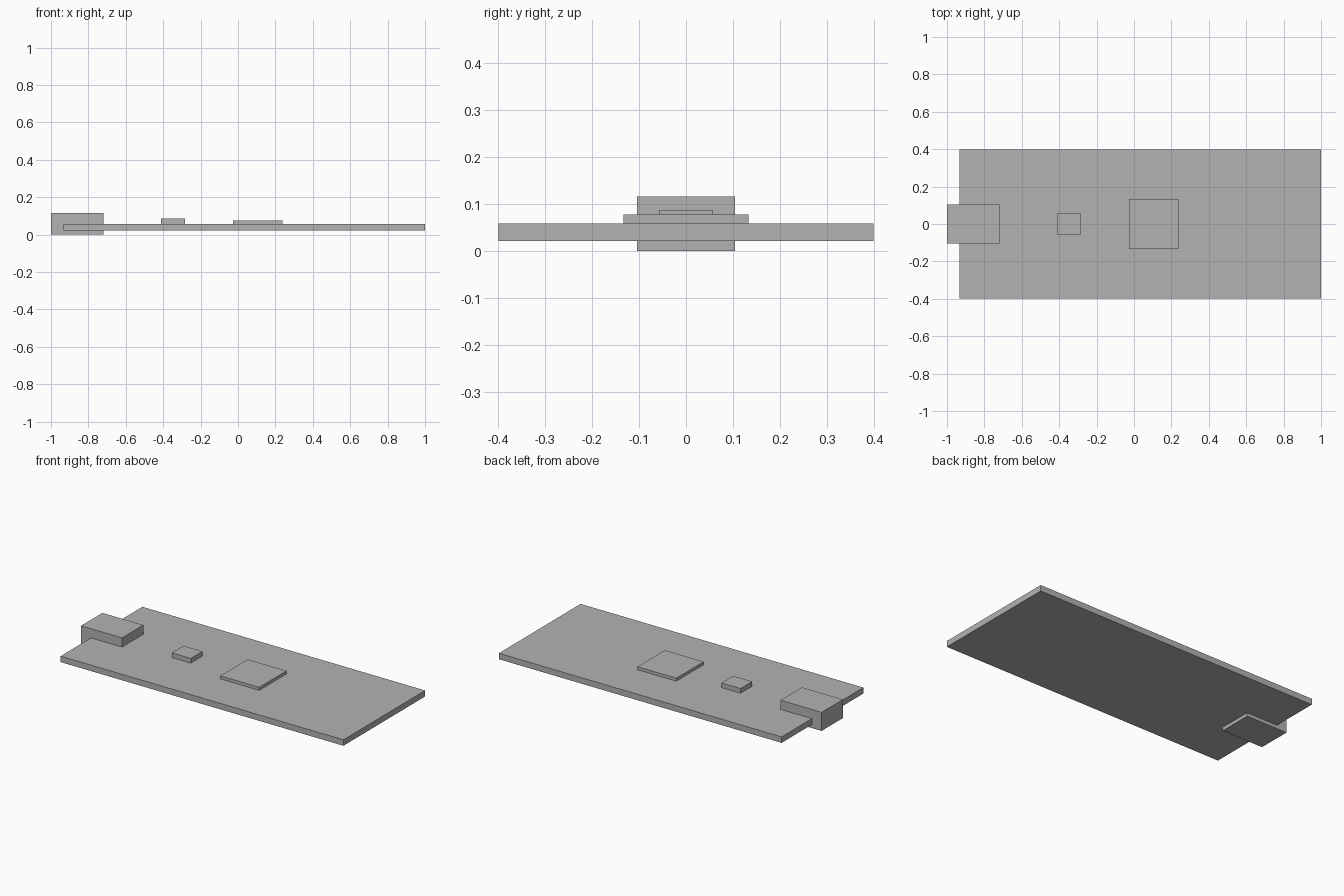
import bpy

default_cube = bpy.data.objects.get("Cube")
if default_cube:
    bpy.data.objects.remove(default_cube, do_unlink=True)

# Single plain grey material
GREY = (0.45, 0.45, 0.45, 1.0)
grey = bpy.data.materials.new("plain_grey")
grey.use_nodes = True
grey.diffuse_color = GREY
grey.node_tree.nodes["Principled BSDF"].inputs["Base Color"].default_value = GREY


def box(name, x_range, half_depth, z_range):
    """Box centred on y = 0, spanning the given x and z ranges."""
    (x0, x1), (z0, z1) = x_range, z_range
    bpy.ops.mesh.primitive_cube_add(size=1, location=((x0 + x1) / 2, 0, (z0 + z1) / 2))
    obj = bpy.context.object
    obj.name = obj.data.name = name
    obj.scale = (x1 - x0, 2 * half_depth, z1 - z0)
    bpy.ops.object.transform_apply(location=False, rotation=False, scale=True)
    obj.data.materials.append(grey)
    return obj


BOARD_BOTTOM, BOARD_TOP = 0.021, 0.058

# Flat circuit board
box("circuit_board", (-0.933, 1.0), 0.399, (BOARD_BOTTOM, BOARD_TOP))

# Connector block straddling the board's end
box("connector", (-1.0, -0.72), 0.104, (0.0, 0.115))

# Chips resting on the board
box("small_chip", (-0.413, -0.283), 0.057, (BOARD_TOP, 0.087))
box("large_chip", (-0.027, 0.238), 0.133, (BOARD_TOP, 0.077))
